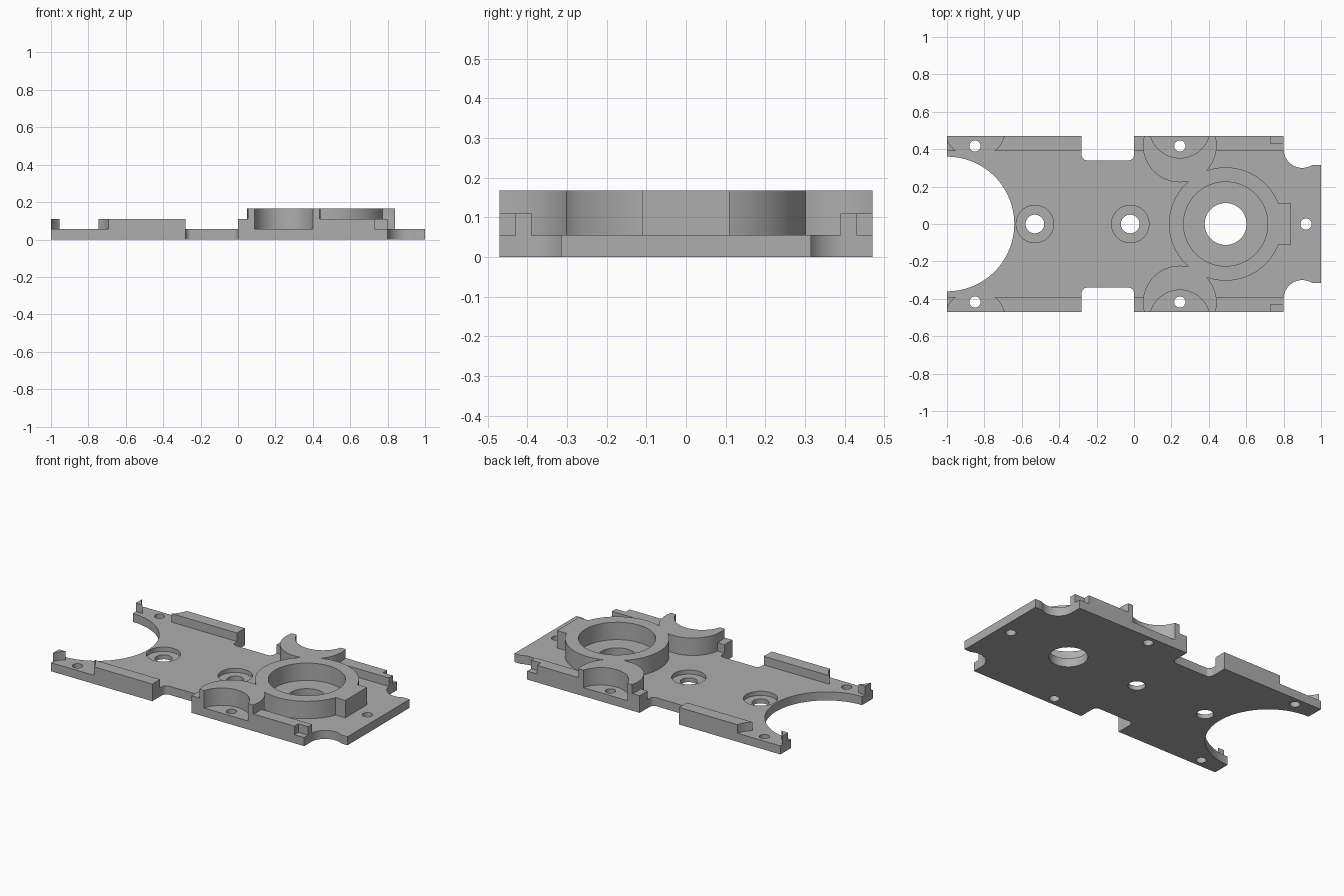
import bpy, bmesh
from math import sin, cos, radians, asin, acos, degrees

cube = bpy.data.objects.get("Cube")
if cube:
    bpy.data.objects.remove(cube, do_unlink=True)

grey = bpy.data.materials.new("plain_grey")
grey.use_nodes = True
grey.diffuse_color = (0.42, 0.42, 0.42, 1)
grey.node_tree.nodes["Principled BSDF"].inputs["Base Color"].default_value = (0.42, 0.42, 0.42, 1)

FLOOR, RAIL, TOP = 0.055, 0.11, 0.167
EDGE, INNER = 0.47, 0.39


def arc(cx, cy, r, a0, a1, n=24):
    """Points along an arc, angles in degrees."""
    return [(cx + r * cos(radians(a0 + (a1 - a0) * i / n)),
             cy + r * sin(radians(a0 + (a1 - a0) * i / n))) for i in range(n + 1)]


def prism(name, pts, z0, z1):
    """Extrude a flat outline from z0 to z1."""
    bm = bmesh.new()
    face = bm.faces.new([bm.verts.new((x, y, z0)) for x, y in pts])
    moved = bmesh.ops.extrude_face_region(bm, geom=[face])["geom"]
    bmesh.ops.translate(bm, vec=(0, 0, z1 - z0),
                        verts=[v for v in moved if isinstance(v, bmesh.types.BMVert)])
    bmesh.ops.recalc_face_normals(bm, faces=bm.faces)
    me = bpy.data.meshes.new(name)
    bm.to_mesh(me)
    bm.free()
    me.materials.append(grey)
    ob = bpy.data.objects.new(name, me)
    bpy.context.collection.objects.link(ob)
    return ob


def disc(name, x, y, r, z0, z1, n=64):
    return prism(name, arc(x, y, r, 0, 360, n)[:-1], z0, z1)


def box(x0, x1, y0, y1):
    return [(x0, y0), (x1, y0), (x1, y1), (x0, y1)]


def mirrored(pts):
    return [(x, -y) for x, y in reversed(pts)]


def combine(target, other, operation):
    """Apply a boolean and drop the helper."""
    mod = target.modifiers.new("join", 'BOOLEAN')
    mod.operation, mod.solver, mod.object = operation, 'EXACT', other
    bpy.context.view_layer.objects.active = target
    bpy.ops.object.modifier_apply(modifier=mod.name)
    bpy.data.objects.remove(other, do_unlink=True)


def smooth(ob):
    bpy.ops.object.select_all(action='DESELECT')
    ob.select_set(True)
    bpy.context.view_layer.objects.active = ob
    bpy.ops.object.shade_smooth_by_angle(angle=radians(30))


# Base plate: half outline from the rounded end cutout to the far end
half = arc(-1, 0, 0.36, 0, 90, 32)
half += [(-1, EDGE), (-0.28, EDGE)]
half += arc(-0.25, 0.37, 0.03, 180, 270, 8)
half += arc(-0.03, 0.37, 0.03, 270, 360, 8)
half += [(0, EDGE), (0.8, EDGE)]
half += arc(0.9, 0.4, 0.1, 180, 302, 24)
half += [(1, 0.315)]
plate = prism("base_plate", half + mirrored(half)[:-1], 0, FLOOR)

# Screw holes, counterbores and the central bore
holes = [(0.92, 0, 0.03), (0.49, 0, 0.112), (-0.53, 0, 0.05), (-0.02, 0, 0.05)]
holes += [(x, s * 0.417, 0.03) for x in (-0.85, 0.245) for s in (1, -1)]
for x, y, r in holes:
    combine(plate, disc("hole_cutter", x, y, r, -0.1, 0.2, 48), 'DIFFERENCE')
for x in (-0.53, -0.02):
    combine(plate, disc("counterbore_cutter", x, 0, 0.1, 0.028, 0.2, 48), 'DIFFERENCE')
smooth(plate)

# Bearing housing: ring, end tab and two side bosses with round scoops
housing = disc("bearing_housing", 0.49, 0, 0.303, FLOOR, TOP, 96)
combine(housing, prism("tab", box(0.6, 0.84, -0.11, 0.11), FLOOR, TOP), 'UNION')
SCOOP_Y, SCOOP_R = 0.516, 0.163
BOSS_Y, BOSS_R = 0.42, 0.197
a = degrees(asin((EDGE - BOSS_Y) / BOSS_R))
b = degrees(asin((SCOOP_Y - EDGE) / SCOOP_R))
boss = arc(0.245, BOSS_Y, BOSS_R, 180 - a, 360 + a, 48)
boss += arc(0.245, SCOOP_Y, SCOOP_R, -b, -180 + b, 32)
for pts in (boss, mirrored(boss)):
    combine(housing, prism("boss", pts, FLOOR, TOP), 'UNION')

# Low side rails beside the bosses, the far one notched at its end
near_rail = box(0, 0.075, INNER, EDGE)
far_rail = [(0.415, INNER), (0.8, INNER), (0.8, 0.43), (0.73, 0.43), (0.73, EDGE), (0.415, EDGE)]
for rail in (near_rail, far_rail):
    for pts in (rail, mirrored(rail)):
        combine(housing, prism("rail", pts, FLOOR, RAIL), 'UNION')
combine(housing, disc("bore_cutter", 0.49, 0, 0.225, -0.1, 0.3, 80), 'DIFFERENCE')
smooth(housing)

# Rails and corner posts at the cutout end, scooped around the screw holes
c = degrees(asin((SCOOP_Y - INNER) / SCOOP_R))
end_rail = arc(-0.85, SCOOP_Y, SCOOP_R, -b, -c, 12) + [(-0.28, INNER), (-0.28, EDGE)]
d = degrees(acos(0.15 / SCOOP_R))
post = arc(-0.85, SCOOP_Y, SCOOP_R, -180 + c, -180 + d, 8) + [(-1, INNER)]
for side, flip in (("left", lambda p: p), ("right", mirrored)):
    smooth(prism(side + "_end_rail", flip(end_rail), FLOOR, RAIL))
    smooth(prism(side + "_corner_post", flip(post), FLOOR, RAIL))
